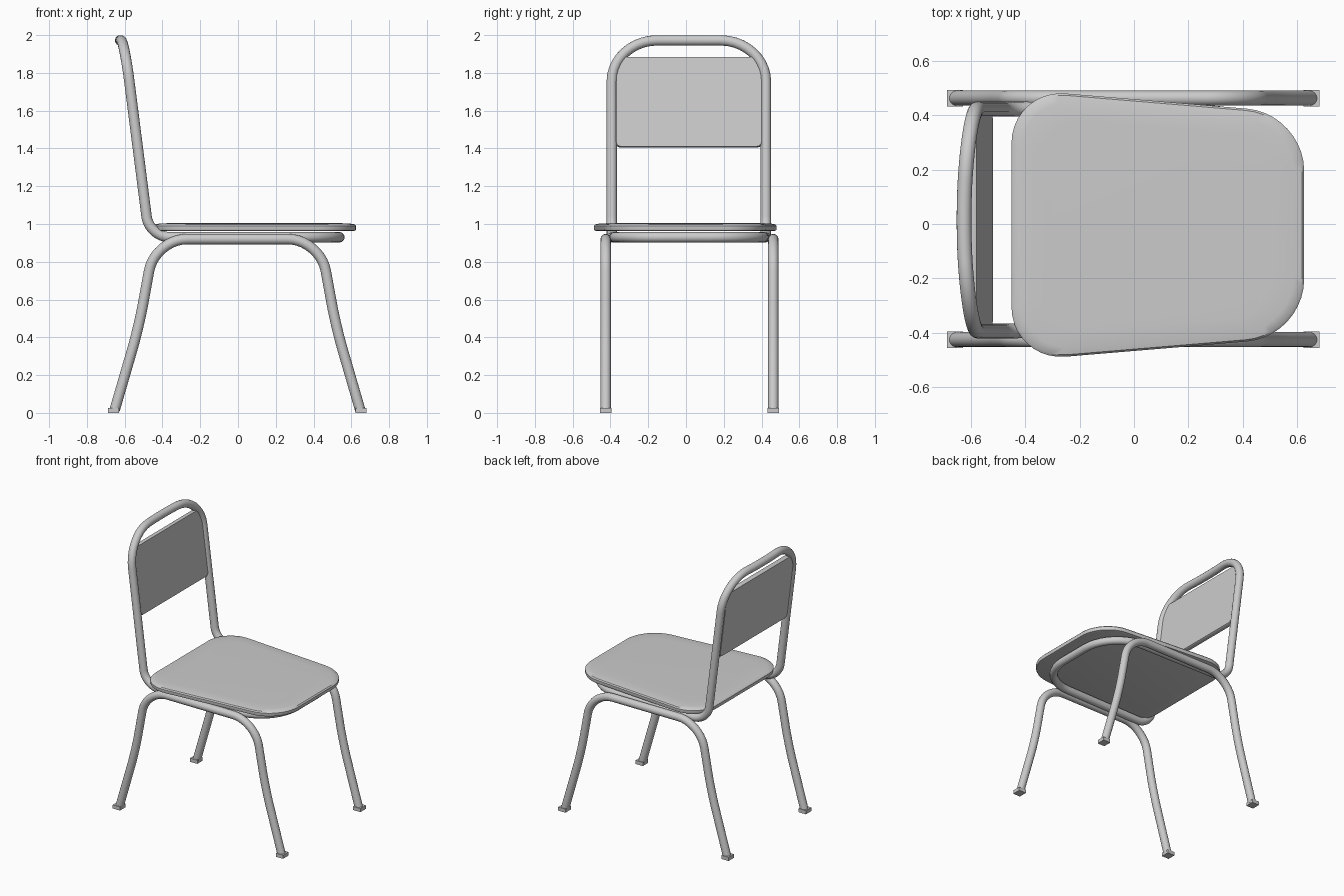
import bpy, bmesh
from mathutils import Vector, Matrix

if "Cube" in bpy.data.objects:
    bpy.data.objects.remove(bpy.data.objects["Cube"])


def rounded(points, closed=False, steps=10):
    """points: (xyz, length before corner, length after corner) -> smooth path"""
    out, n = [], len(points)
    for i, (p, before, after) in enumerate(points):
        p = Vector(p)
        if (not closed and i in (0, n - 1)) or before == 0:
            out.append(p)
            continue
        prev, nxt = Vector(points[i - 1][0]), Vector(points[(i + 1) % n][0])
        a = p + (prev - p).normalized() * before
        b = p + (nxt - p).normalized() * after
        ha, hb = a.lerp(p, 0.55), b.lerp(p, 0.55)
        for k in range(steps + 1):
            t = k / steps
            u = 1 - t
            out.append(a * u**3 + ha * 3 * u * u * t + hb * 3 * u * t * t + b * t**3)
    return out


def tube(name, path, radius=0.028, closed=False):
    cu = bpy.data.curves.new(name, 'CURVE')
    cu.dimensions = '3D'
    cu.bevel_depth = radius
    cu.bevel_resolution = 6
    cu.use_fill_caps = True
    sp = cu.splines.new('POLY')
    sp.points.add(len(path) - 1)
    for q, p in zip(sp.points, path):
        q.co = (*p, 1)
    sp.use_cyclic_u = closed
    ob = bpy.data.objects.new(name, cu)
    bpy.context.collection.objects.link(ob)
    bpy.ops.object.select_all(action='DESELECT')
    bpy.context.view_layer.objects.active = ob
    ob.select_set(True)
    bpy.ops.object.convert(target='MESH')
    bpy.ops.object.shade_smooth_by_angle(angle=0.8)
    return ob


def mesh_object(name, bm, smooth=True):
    bmesh.ops.recalc_face_normals(bm, faces=bm.faces)
    me = bpy.data.meshes.new(name)
    bm.to_mesh(me)
    bm.free()
    ob = bpy.data.objects.new(name, me)
    bpy.context.collection.objects.link(ob)
    if smooth:
        bpy.ops.object.select_all(action='DESELECT')
        bpy.context.view_layer.objects.active = ob
        ob.select_set(True)
        bpy.ops.object.shade_smooth_by_angle(angle=0.6)
    return ob


def stacked(outline, centre, rings):
    """skin scaled copies of a flat outline; rings: (scale, z)"""
    bm = bmesh.new()
    c = Vector(centre)
    loops = []
    for s, z in rings:
        loops.append([bm.verts.new((*(c + (p - c) * s).xy, z)) for p in outline])
    n = len(outline)
    for lo, hi in zip(loops, loops[1:]):
        for i in range(n):
            bm.faces.new((lo[i], lo[(i + 1) % n], hi[(i + 1) % n], hi[i]))
    bm.faces.new(loops[0][::-1])
    bm.faces.new(loops[-1])
    return bm


# side leg hoops with square foot pads
MID = -0.003
half = [(0.65, 0.015, 0), (0.522, 0.455, 0.12), (0.437, 0.92, 0.17)]
for side, y in (("front", -0.425), ("back", 0.462)):
    pts = [((MID - x, y, z), r, r) for x, z, r in half]
    pts += [((MID + x, y, z), r, r) for x, z, r in reversed(half)]
    tube(side + "_leg_hoop", rounded(pts), 0.0275)
    for end, sx in (("left", -1), ("right", 1)):
        bm = bmesh.new()
        bmesh.ops.create_cube(bm, size=1, matrix=Matrix.Translation((MID + sx * 0.655, y, 0.013))
                              @ Matrix.Diagonal((0.058, 0.062, 0.026, 1)))
        mesh_object(f"{side}_{end}_foot", bm, False)

# closed tube loop: under the seat, up the back and over the top
YC = 0.015
half = [
    ((0.537, 0.39, 0.93), 0.27, 0.27),
    ((-0.47, 0.408, 0.93), 0.11, 0.11),
    ((-0.603, 0.408, 1.972), 0.22, 0.24),
]
loop = [((x, YC + y, z), a, b) for (x, y, z), a, b in half]
loop.append(((-0.63, YC, 1.972), 0.15, 0.15))
loop += [((x, YC - y, z), b, a) for (x, y, z), a, b in reversed(half)]
tube("back_and_seat_frame", rounded(loop, True), 0.0275, True)

# seat board with rounded, slightly crowned edge
corners = [(-0.45, -0.5, 0.2), (0.625, -0.41, 0.21), (0.625, 0.41, 0.21), (-0.45, 0.5, 0.2)]
outline = rounded([((x, y - 0.004, 0), r, r) for x, y, r in corners], True)
mesh_object("seat", stacked(outline, (0.09, -0.004, 0), [
    (0.97, 0.962), (0.995, 0.966), (1, 0.973), (1, 0.99), (0.985, 0.998), (0.93, 1.003), (0.8, 1.005)]))

# backrest panel, drawn flat then tilted to follow the posts
w, h, t, r = 0.388, 0.24, 0.017, 0.025
flat = [((x * w, y * h, 0), r, r) for x, y in ((-1, -1), (1, -1), (1, 1), (-1, 1))]
bm = stacked(rounded(flat, True, 5), (0, 0, 0), [(0.99, -t), (1, -t + 0.004), (1, t - 0.004), (0.99, t)])
up = Vector((-0.127, 0, 1)).normalized()
across = Vector((0, 1, 0))
basis = Matrix((across, up, across.cross(up))).transposed().to_4x4()
bm.transform(Matrix.Translation((-0.565, YC, 1.645)) @ basis)
mesh_object("backrest", bm)
